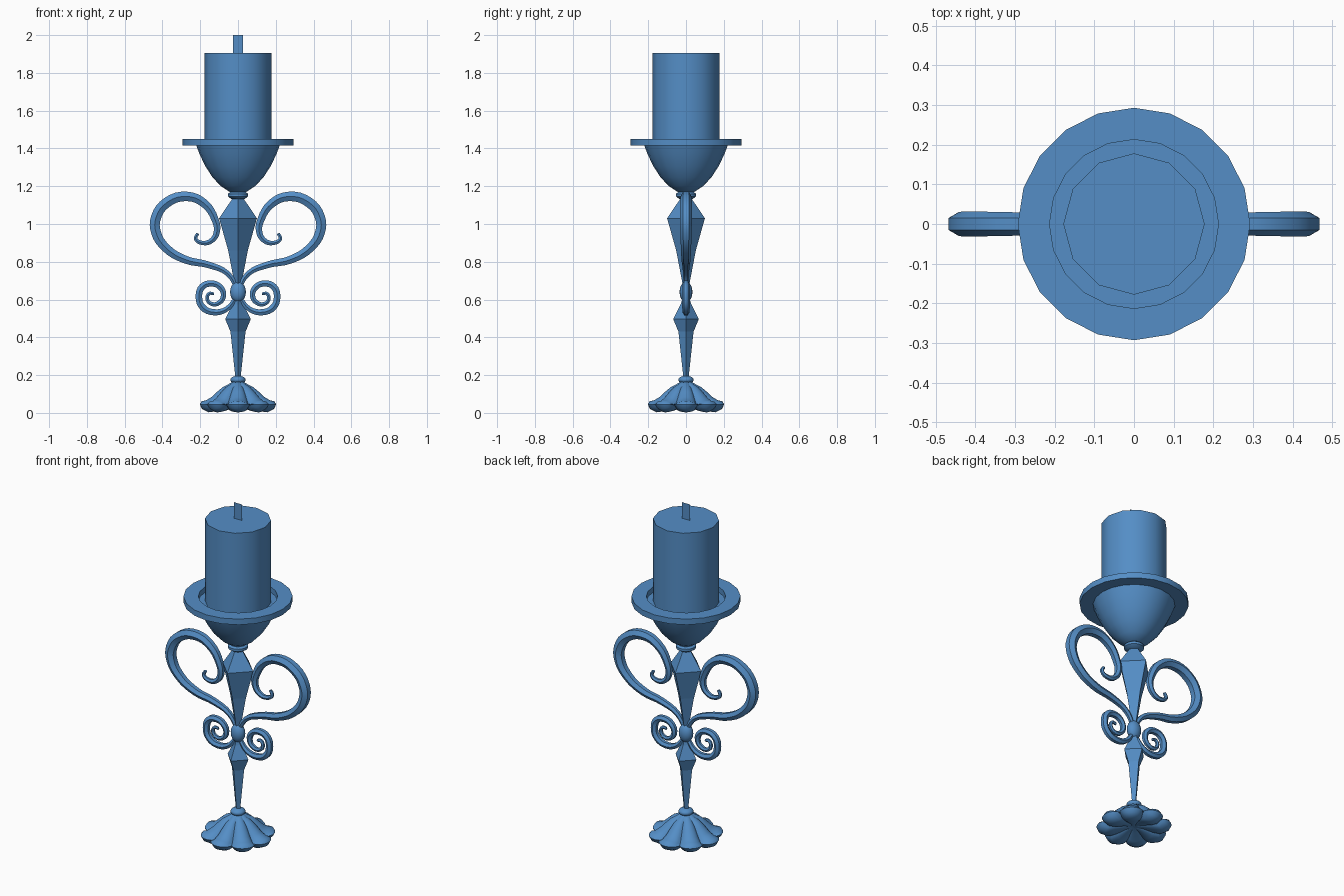
import bpy, bmesh, math

if "Cube" in bpy.data.objects:
    bpy.data.objects.remove(bpy.data.objects["Cube"])

blue = bpy.data.materials.new("blue_paint")
blue.diffuse_color = (.089, .27, .565, 1)
blue.use_nodes = True
blue.node_tree.nodes["Principled BSDF"].inputs["Base Color"].default_value = blue.diffuse_color


def finish(name, bm, smooth=True, angle=35):
    bmesh.ops.remove_doubles(bm, verts=bm.verts, dist=1e-5)
    bmesh.ops.recalc_face_normals(bm, faces=bm.faces)
    me = bpy.data.meshes.new(name)
    bm.to_mesh(me)
    bm.free()
    me.materials.clear()
    me.materials.append(blue)
    ob = bpy.data.objects.new(name, me)
    bpy.context.collection.objects.link(ob)
    if smooth:
        bpy.ops.object.select_all(action='DESELECT')
        ob.select_set(True)
        bpy.context.view_layer.objects.active = ob
        bpy.ops.object.shade_smooth_by_angle(angle=math.radians(angle))
    return ob


def lathe(name, profile, sides, smooth=True, shape=None, angle=35):
    """Turn an (r, z) profile round z; shape(r, z, a, i) may reshape each point."""
    bm = bmesh.new()
    rings = []
    for i, (r, z) in enumerate(profile):
        ring = []
        for k in range(sides):
            a = math.tau * k / sides
            rr, zz = shape(r, z, a, i) if shape else (r, z)
            ring.append(bm.verts.new((rr * math.cos(a), rr * math.sin(a), zz)))
        rings.append(ring)
    for lo, hi in zip(rings, rings[1:]):
        for k in range(sides):
            j = (k + 1) % sides
            bm.faces.new((lo[k], lo[j], hi[j], hi[k]))
    for ring in (rings[0], rings[-1]):
        if (ring[0].co - ring[1].co).length > 1e-4:
            bm.faces.new(ring)
    return finish(name, bm, smooth, angle)


def bead(name, z, rx, ry, rz):
    bm = bmesh.new()
    bmesh.ops.create_uvsphere(bm, u_segments=16, v_segments=10, radius=1)
    for v in bm.verts:
        v.co = (v.co.x * rx, v.co.y * ry, v.co.z * rz + z)
    return finish(name, bm, angle=60)


def scroll(name, pts, side):
    """Tapered six-sided wrought scroll through (x, z, radius) points."""
    cu = bpy.data.curves.new(name, 'CURVE')
    cu.dimensions = '3D'
    cu.bevel_depth = 1.0
    cu.bevel_resolution = 1
    cu.resolution_u = 4
    cu.use_fill_caps = True
    sp = cu.splines.new('BEZIER')
    sp.bezier_points.add(len(pts) - 1)
    for p, (x, z, r) in zip(sp.bezier_points, pts):
        p.co = (side * x, 0, z)
        p.radius = r
        p.handle_left_type = p.handle_right_type = 'AUTO'
    tmp = bpy.data.objects.new(name, cu)
    bpy.context.collection.objects.link(tmp)
    bpy.context.view_layer.update()
    bm = bmesh.new()
    bm.from_mesh(tmp.to_mesh())
    tmp.to_mesh_clear()
    bpy.data.objects.remove(tmp)
    return finish(name, bm, angle=40)


# petalled foot: eight lobes, grooves deepen toward the rim
def petals(r, z, a, i):
    dip = (1 - abs(math.cos(4 * a)) ** 0.7) * min(1, r / 0.2)
    drop = 0.025 * dip if 1 < i < 8 else 0
    lift = 0.025 * dip if i >= 9 else 0
    return r * (1 - 0.16 * dip), z - drop + lift


lathe("petal_foot", [(0, .17), (.03, .165), (.05, .152), (.08, .137), (.11, .112),
                     (.14, .084), (.17, .066), (.192, .062), (.202, .045),
                     (.19, .02), (.155, .003), (.11, .01), (.05, .03), (0, .035)],
      80, shape=petals, angle=50)
bead("foot_collar", .175, .041, .041, .022)

# four-sided tapered stem pieces
lathe("lower_stem", [(.012, .17), (.04, .43), (.068, .497), (.028, .575), (.014, .62)], 4, False)
lathe("upper_stem", [(.012, .65), (.052, .86), (.1, 1.03), (.026, 1.14)], 4, False)
bead("centre_knot", .64, .042, .034, .055)

# paired scrolls
big = [(.004, .66, .012), (.055, .738, .016), (.15, .782, .02), (.28, .812, .024),
       (.38, .872, .027), (.434, .955, .03), (.434, 1.035, .031), (.375, 1.115, .031),
       (.27, 1.146, .029), (.18, 1.11, .026), (.122, 1.025, .022), (.112, .96, .019),
       (.14, .912, .016), (.19, .9, .013), (.224, .922, .011), (.213, .95, .009)]
small = [(.01, .61, .012), (.06, .55, .016), (.13, .533, .019), (.188, .56, .02),
         (.207, .617, .02), (.19, .667, .02), (.145, .685, .019), (.095, .667, .018),
         (.077, .62, .016), (.1, .583, .014), (.14, .577, .012), (.163, .603, .011),
         (.152, .632, .01), (.128, .63, .008)]
for label, side in (("left", -1), ("right", 1)):
    scroll(label + "_large_scroll", big, side)
    scroll(label + "_small_scroll", small, side)

# cup with wide drip rim and shallow flat well
lathe("cup_collar", [(0, 1.13), (.035, 1.133), (.054, 1.146), (.054, 1.16), (.035, 1.173), (0, 1.175)], 20)
lathe("cup", [(0, 1.165), (.045, 1.17), (.09, 1.2), (.135, 1.247), (.172, 1.305),
              (.203, 1.368), (.221, 1.416), (.293, 1.416), (.293, 1.45), (.213, 1.45),
              (.213, 1.418), (0, 1.418)], 20)

# candle and flat ribbon wick
lathe("candle", [(0, 1.415), (.178, 1.415), (.178, 1.905), (0, 1.905)], 12)
bm = bmesh.new()
bm.faces.new([bm.verts.new((x, 0, z)) for x, z in
              ((-.027, 1.9), (.027, 1.9), (.027, 2), (-.027, 2))])
finish("wick", bm, False)
